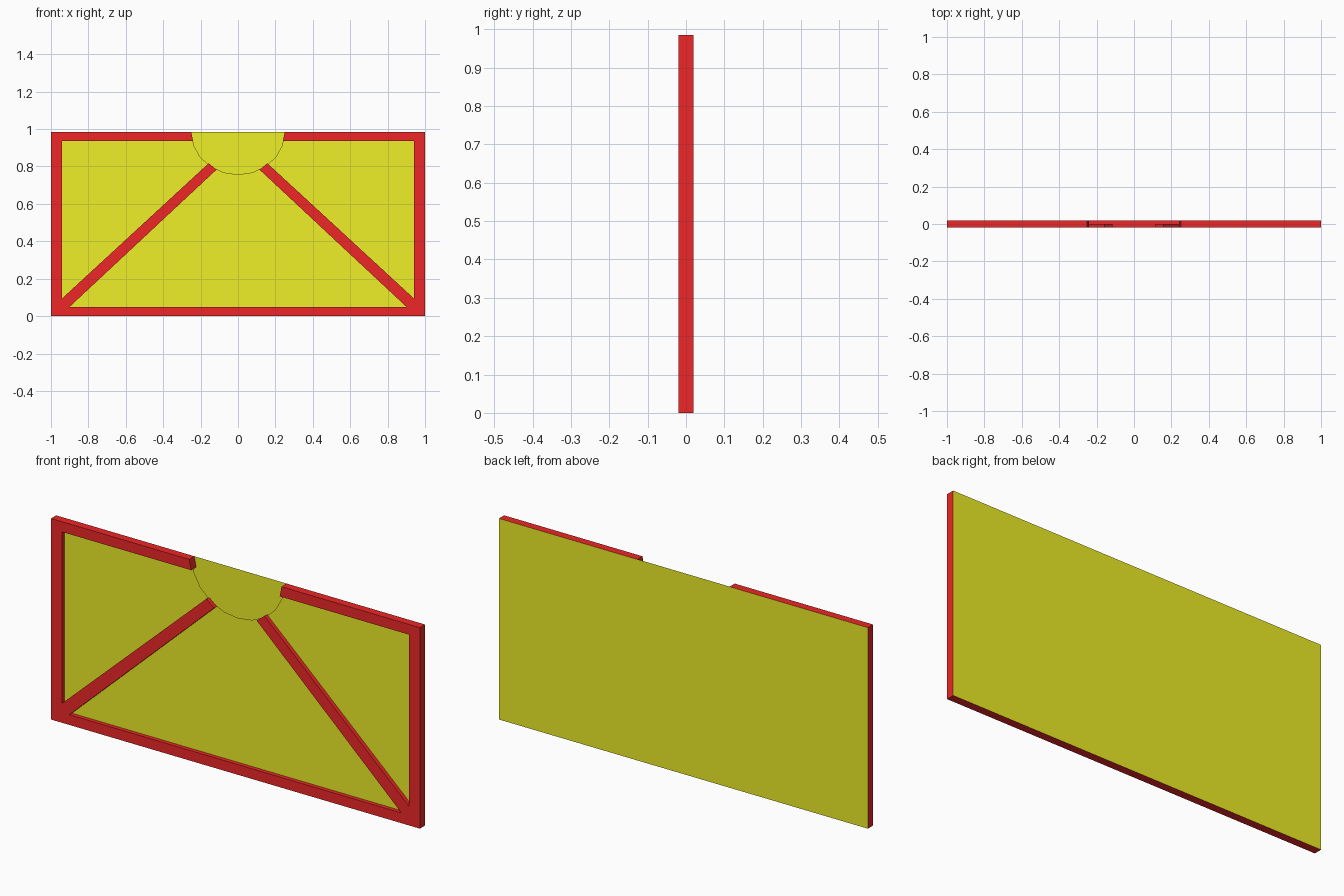
import bpy, bmesh, math

if "Cube" in bpy.data.objects:
    bpy.data.objects.remove(bpy.data.objects["Cube"])


def material(name, color):
    m = bpy.data.materials.new(name)
    m.diffuse_color = color
    m.use_nodes = True
    m.node_tree.nodes["Principled BSDF"].inputs["Base Color"].default_value = m.diffuse_color
    return m


RED = material("red_paint", (0.86, 0.02, 0.02, 1))
YELLOW = material("yellow_paint", (0.86, 0.86, 0.02, 1))
H = 0.985


def part(name, profile, y0, mat, y1=None):
    """Front-facing flat profile (counterclockwise in x,z), with walls back to y1."""
    bm = bmesh.new()
    front = [bm.verts.new((x, y0, z)) for x, z in profile]
    bm.faces.new(front)
    if y1 is not None:
        back = [bm.verts.new((x, y1, z)) for x, z in profile]
        for i in range(len(profile)):
            j = (i + 1) % len(profile)
            bm.faces.new((front[j], front[i], back[i], back[j]))
    me = bpy.data.meshes.new(name)
    bm.to_mesh(me)
    bm.free()
    me.materials.append(mat)
    ob = bpy.data.objects.new(name, me)
    bpy.context.collection.objects.link(ob)
    return ob


# half-round opening, left to right along its lower edge
N = 10
arc = [(-0.25 * math.cos(math.pi * i / N), H - 0.228 * math.sin(math.pi * i / N))
       for i in range(N + 1)]

# outer frame, interrupted at the top by the opening
part("outer_frame", [(-0.25, H), (-1, H), (-1, 0), (1, 0), (1, H), (0.25, H),
                     (0.24, 0.935), (0.94, 0.935), (0.94, 0.05),
                     (-0.94, 0.05), (-0.94, 0.935), (-0.24, 0.935)], -0.02, RED, 0.02)

# diagonal braces
brace = [(-0.94, 0.05), (-0.90, 0.05), (-0.115, 0.783), (-0.157, 0.817), (-0.94, 0.095)]
part("left_brace", brace, -0.02, RED, 0.0)
part("right_brace", [(-x, z) for x, z in reversed(brace)], -0.02, RED, 0.0)

# recessed front panel with the half-round cut out
part("front_panel", [(-0.94, 0.935), (-0.94, 0.05), (0.94, 0.05), (0.94, 0.935)]
     + [(0.24, 0.935)] + arc[-2:0:-1] + [(-0.24, 0.935)], 0.0, YELLOW)

# half-round plate at the back of the opening
part("half_round_plate", arc, 0.019, YELLOW)

# back panel, facing backwards
part("back_panel", [(-1, 0), (-1, H), (1, H), (1, 0)], 0.02, YELLOW)
